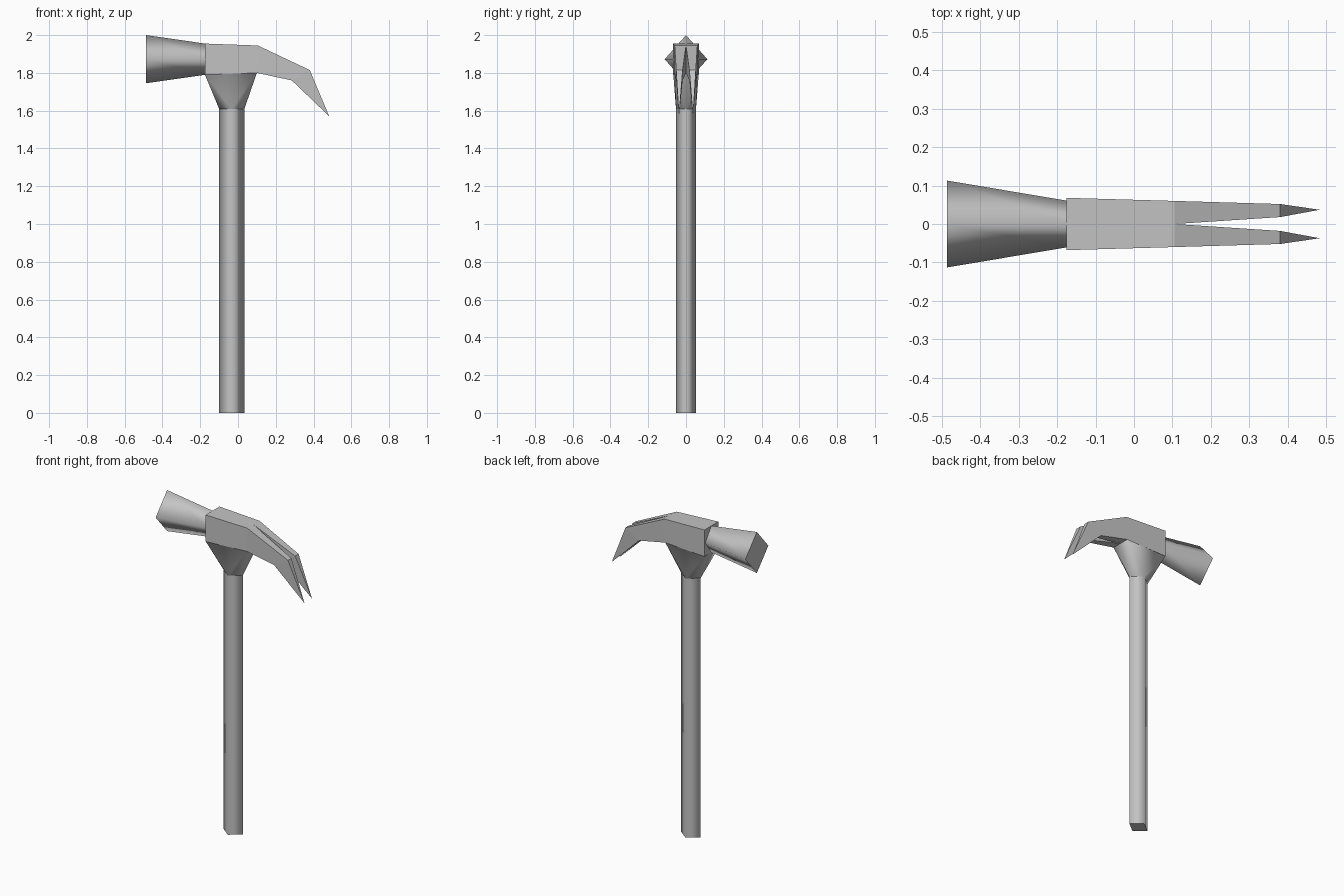
import bpy
import bmesh

if "Cube" in bpy.data.objects:
    bpy.data.objects.remove(bpy.data.objects["Cube"], do_unlink=True)

steel = bpy.data.materials.new("grey_steel")
steel.use_nodes = True
GREY = (0.55, 0.55, 0.55, 1)
steel.diffuse_color = GREY
steel.node_tree.nodes["Principled BSDF"].inputs["Base Color"].default_value = GREY

HANDLE_X = -0.033


def finish(name, bm):
    bmesh.ops.recalc_face_normals(bm, faces=bm.faces[:])
    mesh = bpy.data.meshes.new(name)
    bm.to_mesh(mesh)
    bm.free()
    mesh.materials.append(steel)
    obj = bpy.data.objects.new(name, mesh)
    bpy.context.collection.objects.link(obj)
    return obj


def smooth_sides(bm, axis):
    """Smooth the sides, keep the end caps flat with sharp rims."""
    bm.normal_update()
    for f in bm.faces:
        f.smooth = abs(f.normal[axis]) < 0.95
    for e in bm.edges:
        e.smooth = all(f.smooth for f in e.link_faces)


def prism(name, start, end, axis):
    """Four-sided tapered bar between two rings."""
    bm = bmesh.new()
    a = [bm.verts.new(p) for p in start]
    b = [bm.verts.new(p) for p in end]
    for i in range(4):
        j = (i + 1) % 4
        bm.faces.new((a[i], a[j], b[j], b[i]))
    bm.faces.new(a)
    bm.faces.new(b)
    bmesh.ops.recalc_face_normals(bm, faces=bm.faces[:])
    smooth_sides(bm, axis)
    return finish(name, bm)


def handle_ring(z):
    rx, ry = 0.067, 0.053
    return [(HANDLE_X + rx, 0, z), (HANDLE_X, ry, z),
            (HANDLE_X - rx, 0, z), (HANDLE_X, -ry, z)]


def poll_ring(x, ry, rz):
    z = 1.8725
    return [(x, ry, z), (x, 0, z + rz), (x, -ry, z), (x, 0, z - rz)]


# Handle and striking poll, both diamond shaped in section
prism("handle", handle_ring(0), handle_ring(1.615), 2)
prism("striking_poll", poll_ring(-0.487, 0.113, 0.1275),
      poll_ring(-0.17, 0.06, 0.082), 0)

# Collar: rectangle under the head blending into the diamond handle
bm = bmesh.new()
rim = [(-0.175, 0.067, 1.79), (-0.175, -0.067, 1.79),
       (0.1, 0.06, 1.80), (0.1, -0.06, 1.80)]
for p in rim + handle_ring(1.61):
    bm.verts.new(p)
bmesh.ops.convex_hull(bm, input=bm.verts[:])
bmesh.ops.recalc_face_normals(bm, faces=bm.faces[:])
smooth_sides(bm, 2)
finish("collar", bm)

# Head with split claw: one half, mirrored across the centre plane
# section: top x, top z, bottom x, bottom z, outer y, inner y
sections = [(-0.175, 1.955, -0.175, 1.79, 0.068, 0),
            (0.105, 1.945, 0.1, 1.80, 0.06, 0),
            (0.38, 1.815, 0.285, 1.76, 0.052, 0.018)]
bm = bmesh.new()
rings = []
for tx, tz, bx, bz, outer, inner in sections:
    rings.append([bm.verts.new(p) for p in (
        (tx, inner, tz), (tx, outer, tz), (bx, outer, bz), (bx, inner, bz))])
tip = bm.verts.new((0.483, 0.037, 1.57))
bm.faces.new(rings[0])
for k, (a, b) in enumerate(zip(rings, rings[1:])):
    for i in range(4):
        if k == 0 and i == 3:
            continue  # open on the centre plane
        j = (i + 1) % 4
        bm.faces.new((a[i], a[j], b[j], b[i]))
for i in range(4):
    bm.faces.new((rings[-1][i], rings[-1][(i + 1) % 4], tip))
head = finish("claw_head", bm)
mirror = head.modifiers.new("mirror", "MIRROR")
mirror.use_axis = (False, True, False)
mirror.use_clip = True
